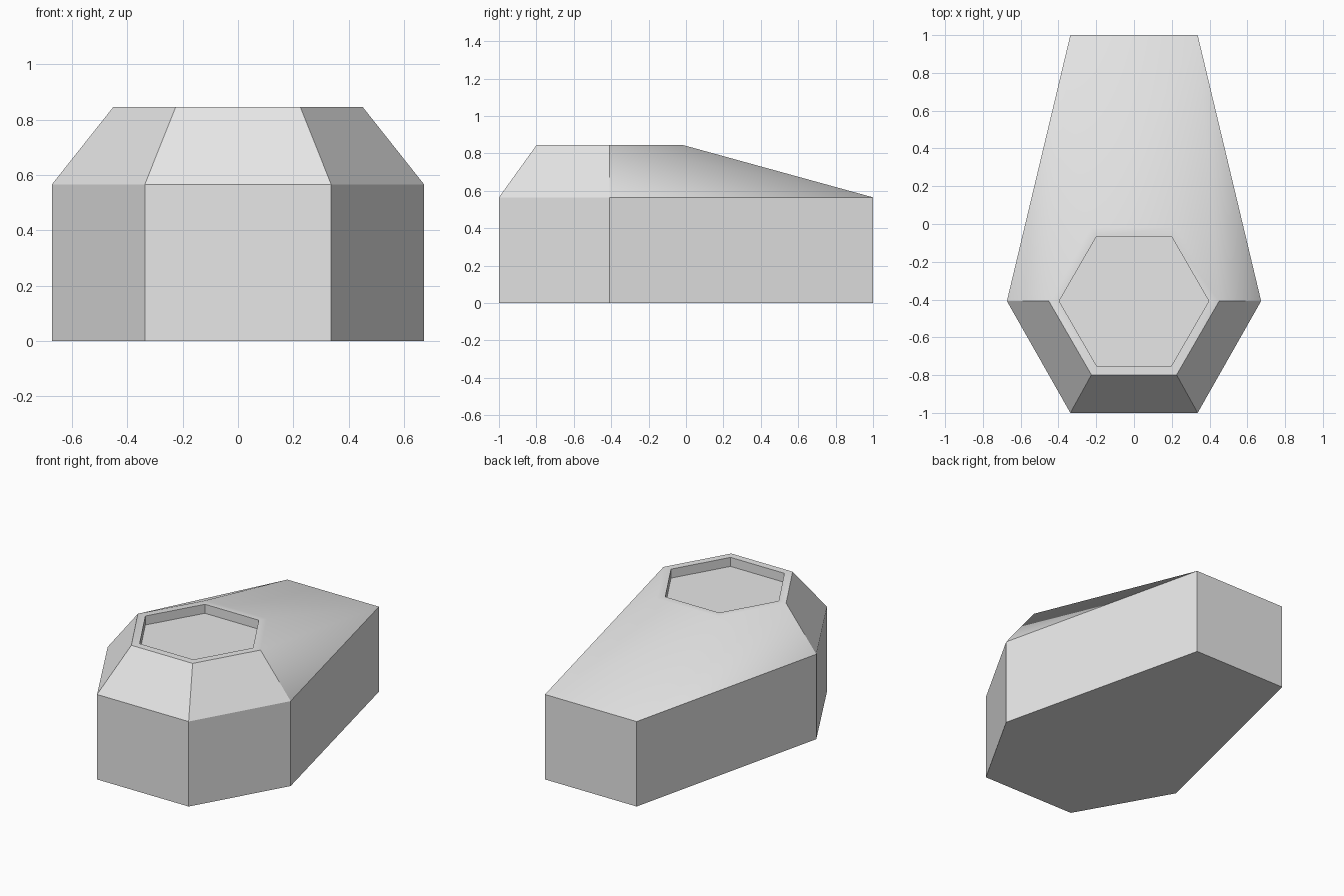
import bpy, bmesh
from math import radians, sin, cos

cube = bpy.data.objects.get("Cube")
if cube:
    bpy.data.objects.remove(cube, do_unlink=True)

# Single grey material
grey = bpy.data.materials.new("light_grey")
grey.use_nodes = True
grey.diffuse_color = (0.8, 0.8, 0.8, 1)
grey.node_tree.nodes["Principled BSDF"].inputs["Base Color"].default_value = (0.8, 0.8, 0.8, 1)

WIDE_Y = -0.408          # widest line of the plan and centre of the socket
BASE_H, TOP_H, DEPTH = 0.565, 0.845, 0.06


def hexagon(r):
    return [(r * cos(radians(60 * i)), WIDE_Y + r * sin(radians(60 * i))) for i in range(6)]


# Plan outline: half hexagon in front, long taper to the back
outline = [(0.673, WIDE_Y), (0.337, 1), (-0.337, 1),
           (-0.673, WIDE_Y), (-0.337, -1), (0.337, -1)]
rim, socket = hexagon(0.451), hexagon(0.396)
levels = [(outline, 0), (outline, BASE_H), (rim, TOP_H), (socket, TOP_H), (socket, TOP_H - DEPTH)]

bm = bmesh.new()
rings = [[bm.verts.new((x, y, z)) for x, y in pts] for pts, z in levels]
bm.faces.new(rings[0][::-1])
bm.faces.new(rings[-1])

# Bridge each level to the next: walls, sloped roof, rim, socket walls
for k in range(len(rings) - 1):
    low, high = rings[k], rings[k + 1]
    for i in range(6):
        j = (i + 1) % 6
        if k == 1 and i == 0:      # twisted rear flanks fold along their ridge
            bm.faces.new((low[i], low[j], high[i]))
            bm.faces.new((low[j], high[j], high[i]))
        elif k == 1 and i == 2:
            bm.faces.new((low[i], low[j], high[j]))
            bm.faces.new((low[i], high[j], high[i]))
        else:
            bm.faces.new((low[i], low[j], high[j], high[i]))
bmesh.ops.recalc_face_normals(bm, faces=bm.faces[:])

mesh = bpy.data.meshes.new("tapered_body")
bm.to_mesh(mesh)
bm.free()
mesh.materials.append(grey)
body = bpy.data.objects.new("tapered_body", mesh)
bpy.context.collection.objects.link(body)

# Soft rear folds, crisp corners elsewhere
bpy.ops.object.select_all(action='DESELECT')
body.select_set(True)
bpy.context.view_layer.objects.active = body
bpy.ops.object.shade_smooth_by_angle(angle=radians(32))
